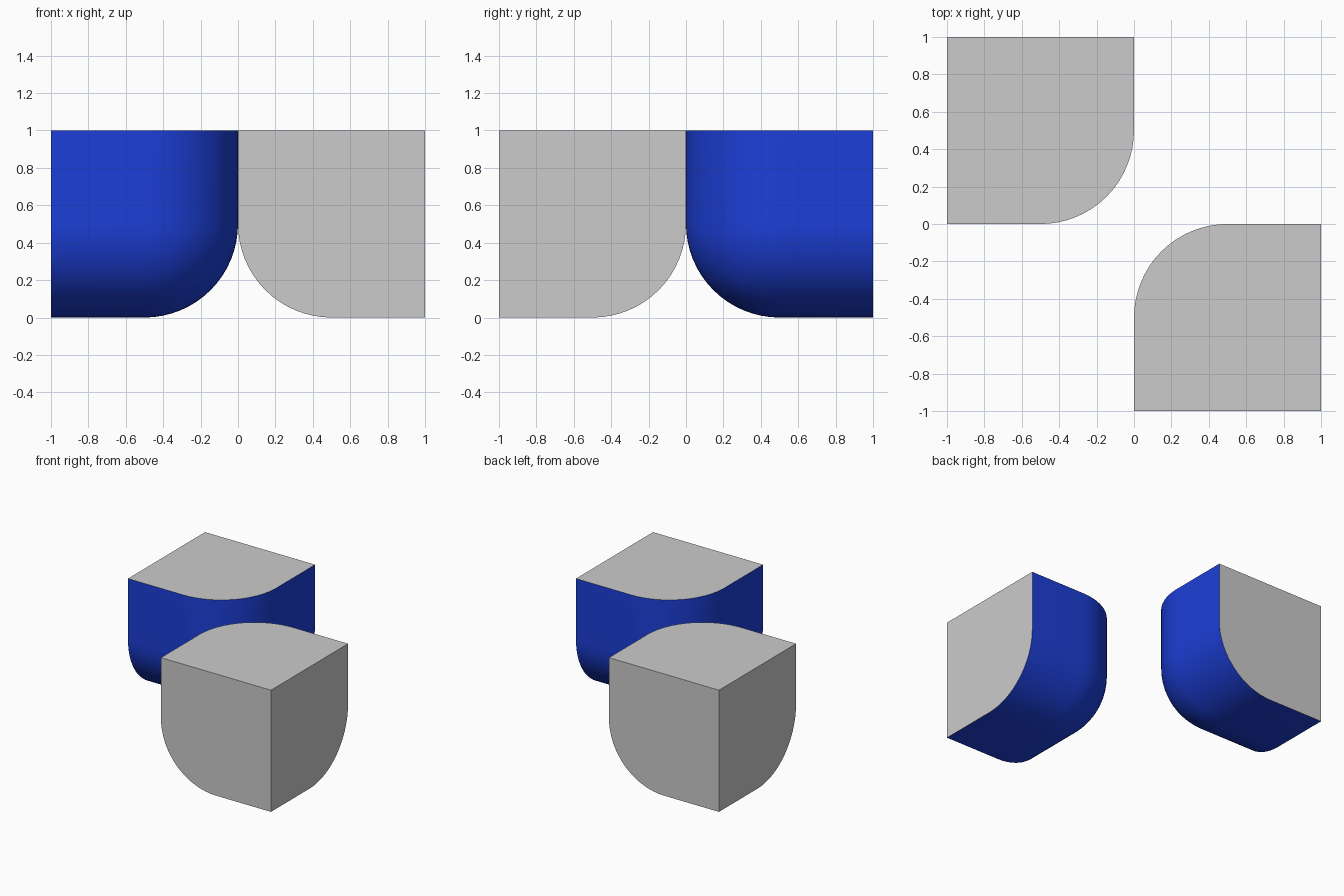
import bpy, bmesh, math
from mathutils import Matrix, Vector

if "Cube" in bpy.data.objects:
    bpy.data.objects.remove(bpy.data.objects["Cube"])

blue = bpy.data.materials.new("blue")
blue.diffuse_color = (0.012, 0.05, 0.69, 1)
blue.use_nodes = True
blue.node_tree.nodes["Principled BSDF"].inputs["Base Color"].default_value = blue.diffuse_color


def rounded_block(name, angle):
    # Unit cube with one bottom corner and its three edges rounded
    bm = bmesh.new()
    bmesh.ops.create_cube(bm, size=1, matrix=Matrix.Translation((0.5, -0.5, 0.5)))
    corner = min(bm.verts, key=lambda v: v.co.length)
    bmesh.ops.bevel(bm, geom=list(corner.link_edges), offset=0.5, offset_type='OFFSET',
                    segments=16, profile=0.5, affect='EDGES', clamp_overlap=False)
    # Flat outer caps stay grey, everything else is blue
    bm.normal_update()
    for f in bm.faces:
        c = f.calc_center_median()
        cap = max(c.x, -c.y, c.z) > 0.999
        f.material_index = 1 if cap else 0
    bm.transform(Matrix.Rotation(angle, 4, 'Z'))
    mesh = bpy.data.meshes.new(name)
    bm.to_mesh(mesh)
    bm.free()
    mesh.materials.append(blue)
    mesh.materials.append(None)
    ob = bpy.data.objects.new(name, mesh)
    bpy.context.collection.objects.link(ob)
    bpy.ops.object.select_all(action='DESELECT')
    ob.select_set(True)
    bpy.context.view_layer.objects.active = ob
    bpy.ops.object.shade_smooth_by_angle(angle=math.radians(30))


# Two blocks facing each other diagonally
rounded_block("front_right_block", 0)
rounded_block("back_left_block", math.pi)
